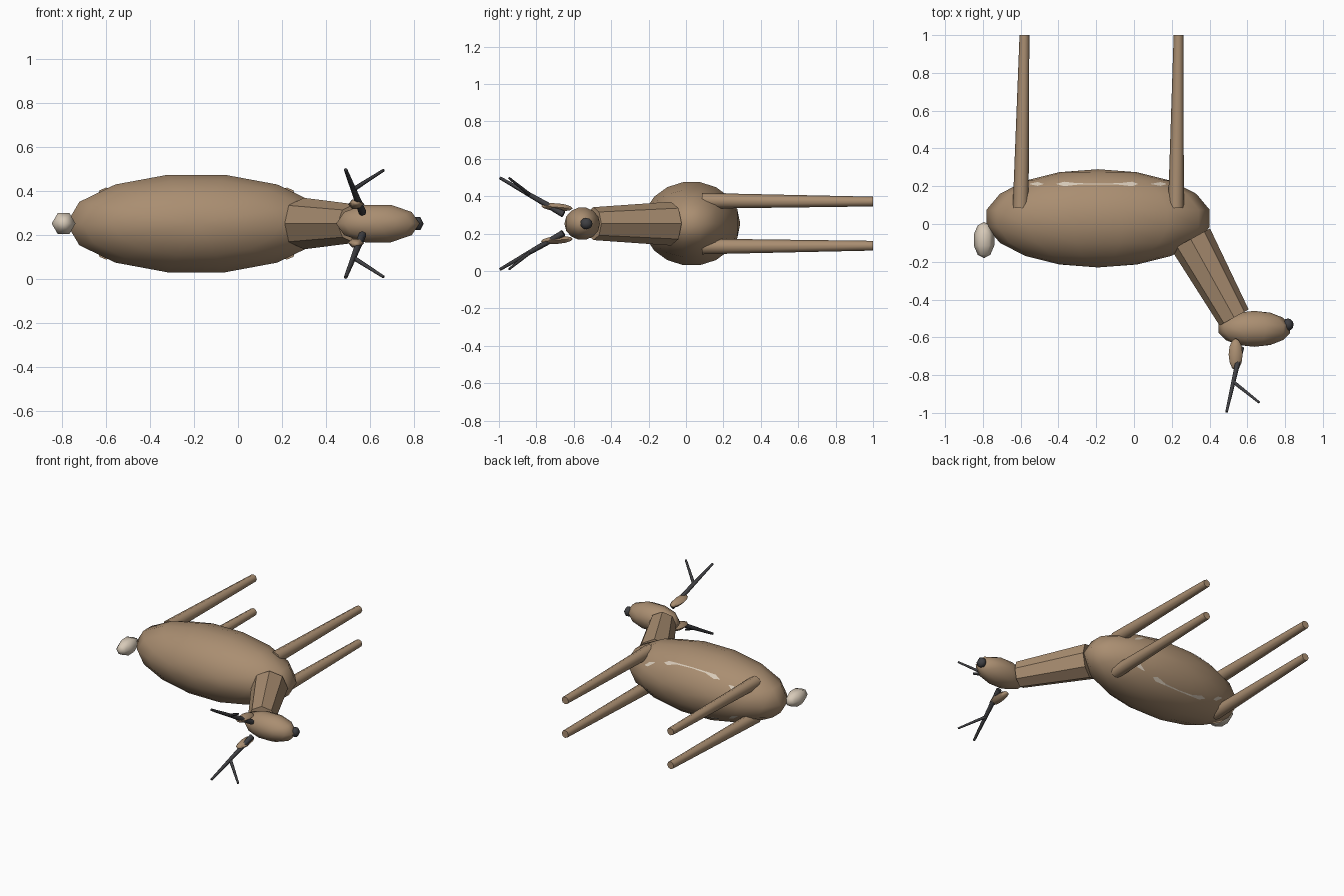
import bpy, bmesh, math
from mathutils import Matrix, Vector
from mathutils.bvhtree import BVHTree

cube = bpy.data.objects.get("Cube")
if cube:
    bpy.data.objects.remove(cube, do_unlink=True)

MID = 0.253  # height of the animal's mirror plane, as it lies on its side


def material(name, color):
    m = bpy.data.materials.new(name)
    m.use_nodes = True
    m.diffuse_color = (*color, 1)
    bsdf = next(n for n in m.node_tree.nodes if n.type == 'BSDF_PRINCIPLED')
    bsdf.inputs["Base Color"].default_value = (*color, 1)
    return m


brown = material("brown_fur", (0.40, 0.27, 0.165))
cream = material("cream_fur", (0.68, 0.59, 0.48))
dark = material("dark_horn", (0.05, 0.05, 0.055))


def finish(bm, name, mat, sharp=None):
    mesh = bpy.data.meshes.new(name)
    bm.to_mesh(mesh)
    mesh.materials.append(mat)
    obj = bpy.data.objects.new(name, mesh)
    bpy.context.collection.objects.link(obj)
    if sharp:
        bpy.ops.object.select_all(action='DESELECT')
        obj.select_set(True)
        bpy.context.view_layer.objects.active = obj
        bpy.ops.object.shade_smooth_by_angle(angle=math.radians(sharp))
    return obj


def ellipsoid(name, mat, center, radii, segments, rings, tilt=0):
    """Ellipsoid with its poles along y."""
    bm = bmesh.new()
    bmesh.ops.create_uvsphere(bm, u_segments=segments, v_segments=rings, radius=1)
    place = (Matrix.Translation(center) @ Matrix.Rotation(tilt, 4, 'X')
             @ Matrix.Diagonal((*radii, 1)) @ Matrix.Rotation(math.pi / 2, 4, 'X')
             @ Matrix.Rotation(math.pi / 2, 4, 'Z'))
    bm.transform(place)
    finish(bm, name, mat, 75)
    return bm


def rod(name, mat, start, end, r1, r2, sides, sharp):
    """Tapered rod between two points."""
    a, b = Vector(start), Vector(end)
    bm = bmesh.new()
    bmesh.ops.create_cone(bm, cap_ends=True, segments=sides, radius1=r1,
                          radius2=r2, depth=(b - a).length)
    turn = (b - a).to_track_quat('Z', 'Y').to_matrix().to_4x4()
    bm.transform(Matrix.Translation((a + b) / 2) @ turn)
    finish(bm, name, mat, sharp)


# Trunk, neck, head, nose and tail
body_bm = ellipsoid("body", brown, (-0.19, 0.03, MID), (0.6, 0.26, 0.231), 14, 9)
rod("neck", brown, (0.30, -0.08, MID), (0.53, -0.495, MID), 0.117, 0.088, 8, 30)
ellipsoid("head", brown, (0.637, -0.555, MID), (0.195, 0.095, 0.092), 10, 7)
ellipsoid("nose", dark, (0.815, -0.533, MID), (0.03, 0.033, 0.035), 6, 6)
ellipsoid("tail", cream, (-0.794, -0.085, MID), (0.057, 0.096, 0.057), 6, 5)

# Belly markings follow the trunk surface: x, half width
surface = BVHTree.FromBMesh(body_bm)
MARKS = {
    "belly_mark": [(-0.41, 0.001), (-0.37, 0.012), (-0.30, 0.004), (-0.19, 0.003),
                   (-0.08, 0.004), (-0.01, 0.012), (0.02, 0.001)],
    "rear_mark": [(-0.55, 0.002), (-0.51, 0.01), (-0.48, 0.001)],
    "front_mark": [(0.09, 0.001), (0.14, 0.01), (0.17, 0.002)],
}

for side, label in ((1, "left"), (-1, "right")):
    for name, stations in MARKS.items():
        bm = bmesh.new()
        rows = []
        for x, w in stations:
            row = []
            for y in (0.212 - w, 0.212 + w):
                hit = surface.ray_cast(Vector((x, y, MID + side)), Vector((0, 0, -side)))[0]
                row.append(bm.verts.new((x, y, hit.z + side * 0.004)))
            rows.append(row)
        for p, q in zip(rows, rows[1:]):
            loop = (p[0], q[0], q[1], p[1])
            bm.faces.new(loop if side > 0 else loop[::-1])
        finish(bm, f"{label}_{name}", cream)

    # Legs
    for name, x_top, x_foot in (("front", 0.222, 0.236), ("hind", -0.6, -0.58)):
        rod(f"{label}_{name}_leg", brown, (x_top, 0.085, MID + side * 0.122),
            (x_foot, 1, MID + side * 0.118), 0.042, 0.026, 8, 50)

    # Ears
    ellipsoid(f"{label}_ear", brown, (0.538, -0.69, MID + side * 0.088),
              (0.037, 0.085, 0.024), 6, 6, tilt=-side * 0.08)

    # Antlers: main beam and forward tine
    rod(f"{label}_antler_beam", dark, (0.567, -0.655, MID + side * 0.05),
        (0.49, -0.995, MID + side * 0.245), 0.018, 0.008, 6, 65)
    rod(f"{label}_antler_tine", dark, (0.525, -0.835, MID + side * 0.155),
        (0.663, -0.945, MID + side * 0.243), 0.011, 0.007, 6, 65)
